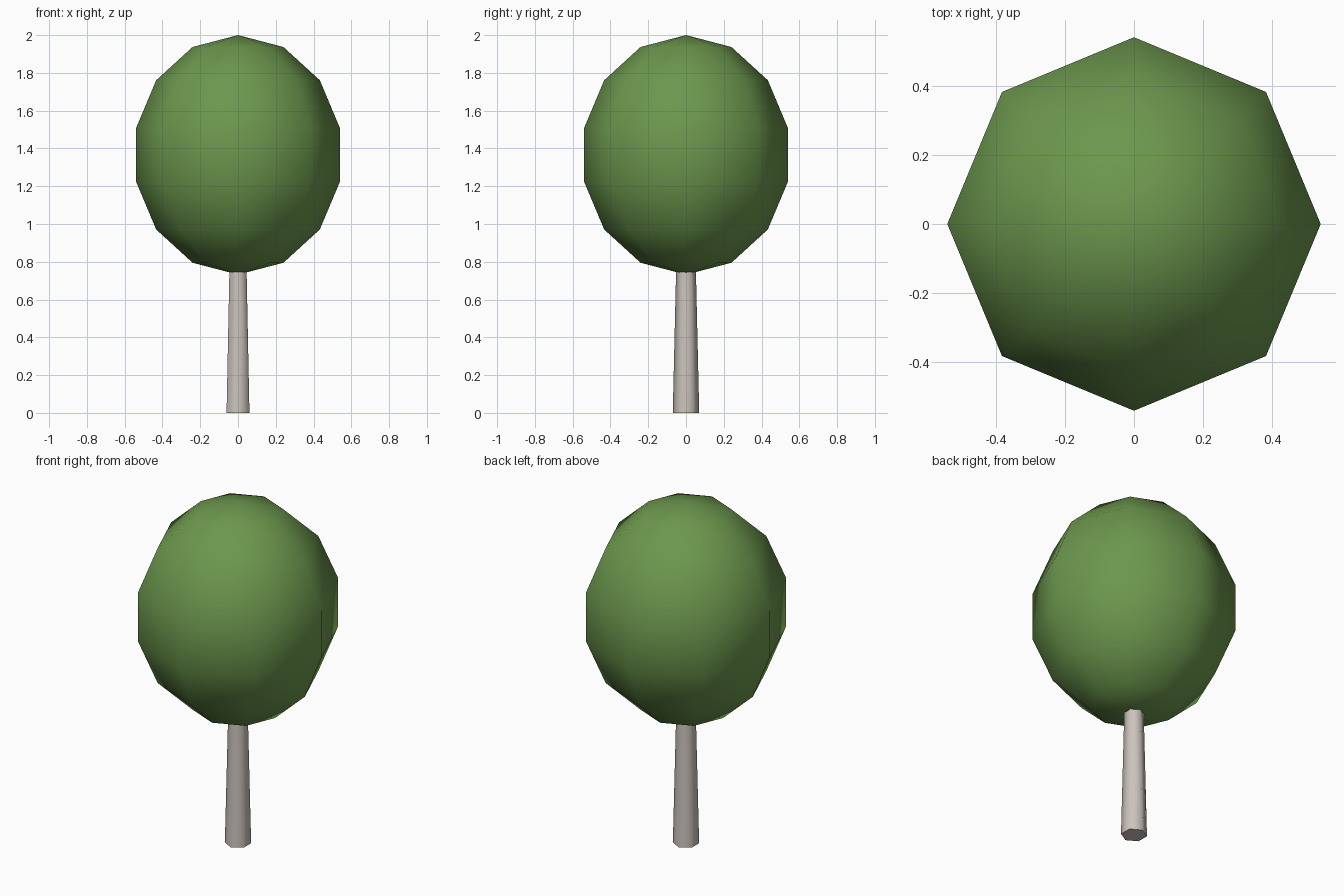
import bpy
import math

if "Cube" in bpy.data.objects:
    bpy.data.objects.remove(bpy.data.objects["Cube"])


def finish(obj, name, color, angle):
    obj.name = name
    mat = bpy.data.materials.new(name + "_colour")
    mat.diffuse_color = (*color, 1)
    mat.use_nodes = True
    mat.node_tree.nodes["Principled BSDF"].inputs["Base Color"].default_value = mat.diffuse_color
    obj.data.materials.append(mat)
    bpy.ops.object.transform_apply(location=False, rotation=True, scale=True)
    bpy.ops.object.shade_smooth_by_angle(angle=math.radians(angle))


# Trunk: tapered six-sided post with corners on the y axis, ending inside the crown
bpy.ops.mesh.primitive_cone_add(vertices=6, radius1=0.07, radius2=0.05,
                                depth=0.86, location=(0, 0, 0.43))
finish(bpy.context.object, "trunk", (0.60, 0.55, 0.50), 65)

# Crown: tall low-poly ball, 8 sides and 7 bands
bpy.ops.mesh.primitive_uv_sphere_add(segments=8, ring_count=7, radius=1,
                                     location=(0, 0, 1.366))
crown = bpy.context.object
crown.scale = (0.554, 0.554, 0.634)
finish(crown, "crown", (0.15, 0.31, 0.075), 80)
